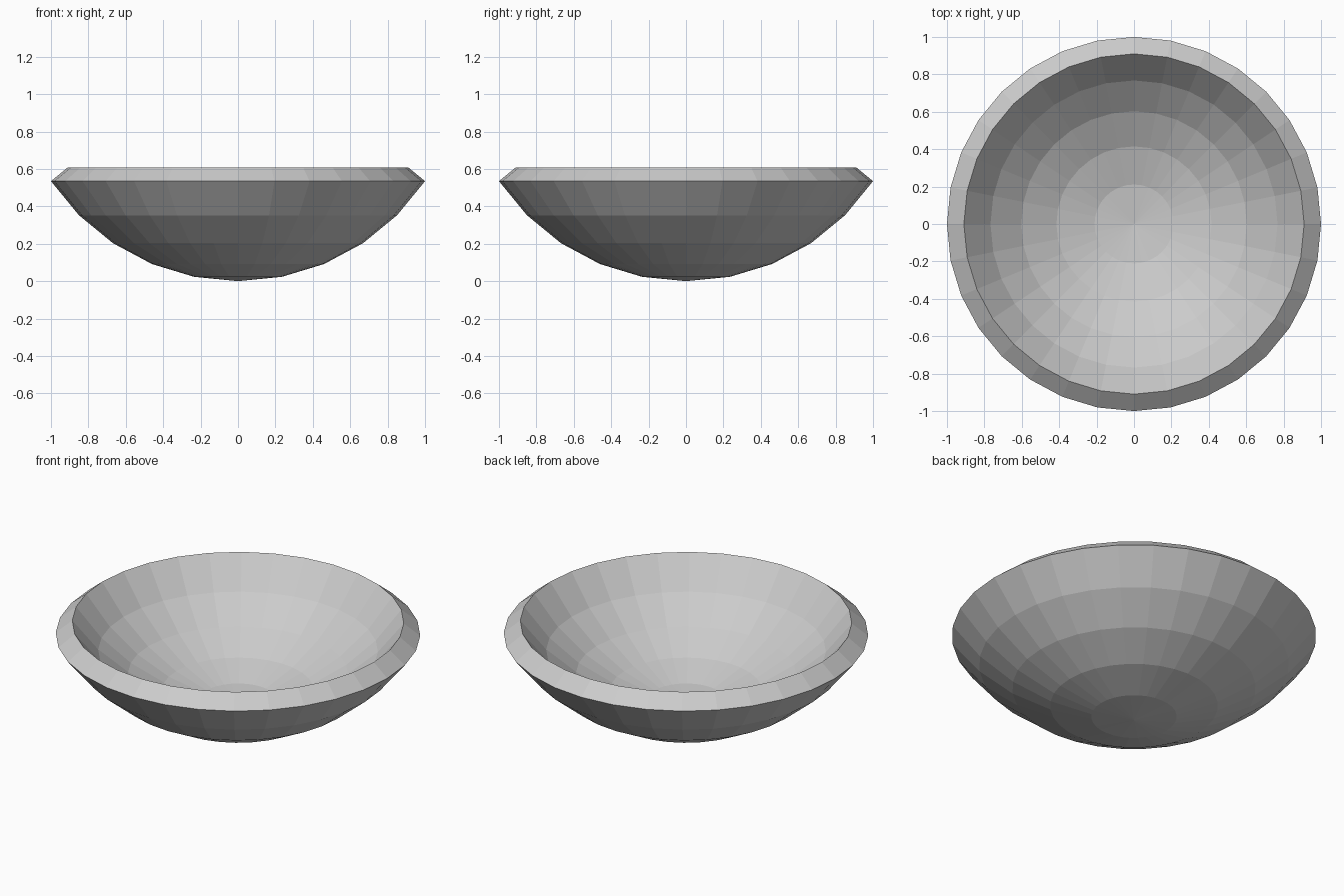
import bpy, bmesh
from math import radians, sin, cos

if "Cube" in bpy.data.objects:
    bpy.data.objects.remove(bpy.data.objects["Cube"])

SEGMENTS = 32
STEP = radians(11.25)              # latitude step of the sphere cap
RINGS = 5
R = 1.0 / sin(RINGS * STEP)        # cap rim has radius 1

# Outer shell: the bottom cap of a 32 x 16 sphere, resting on z = 0
bm = bmesh.new()
bmesh.ops.create_uvsphere(bm, u_segments=SEGMENTS, v_segments=16, radius=R)
limit = -R * cos(RINGS * STEP) + 0.01
bmesh.ops.delete(bm, geom=[v for v in bm.verts if v.co.z > limit], context='VERTS')
bmesh.ops.translate(bm, verts=bm.verts, vec=(0, 0, R))
for f in bm.faces:
    f.normal_update()
    if f.normal.z > 0:             # outer skin faces down and out
        f.normal_flip()

mesh = bpy.data.meshes.new("bowl")
bm.to_mesh(mesh)
bm.free()
bowl = bpy.data.objects.new("bowl", mesh)
bpy.context.collection.objects.link(bowl)

# Wall thickness, grown inwards with a slanted rim
wall = bowl.modifiers.new("wall", 'SOLIDIFY')
wall.thickness = 0.117
wall.offset = -1
